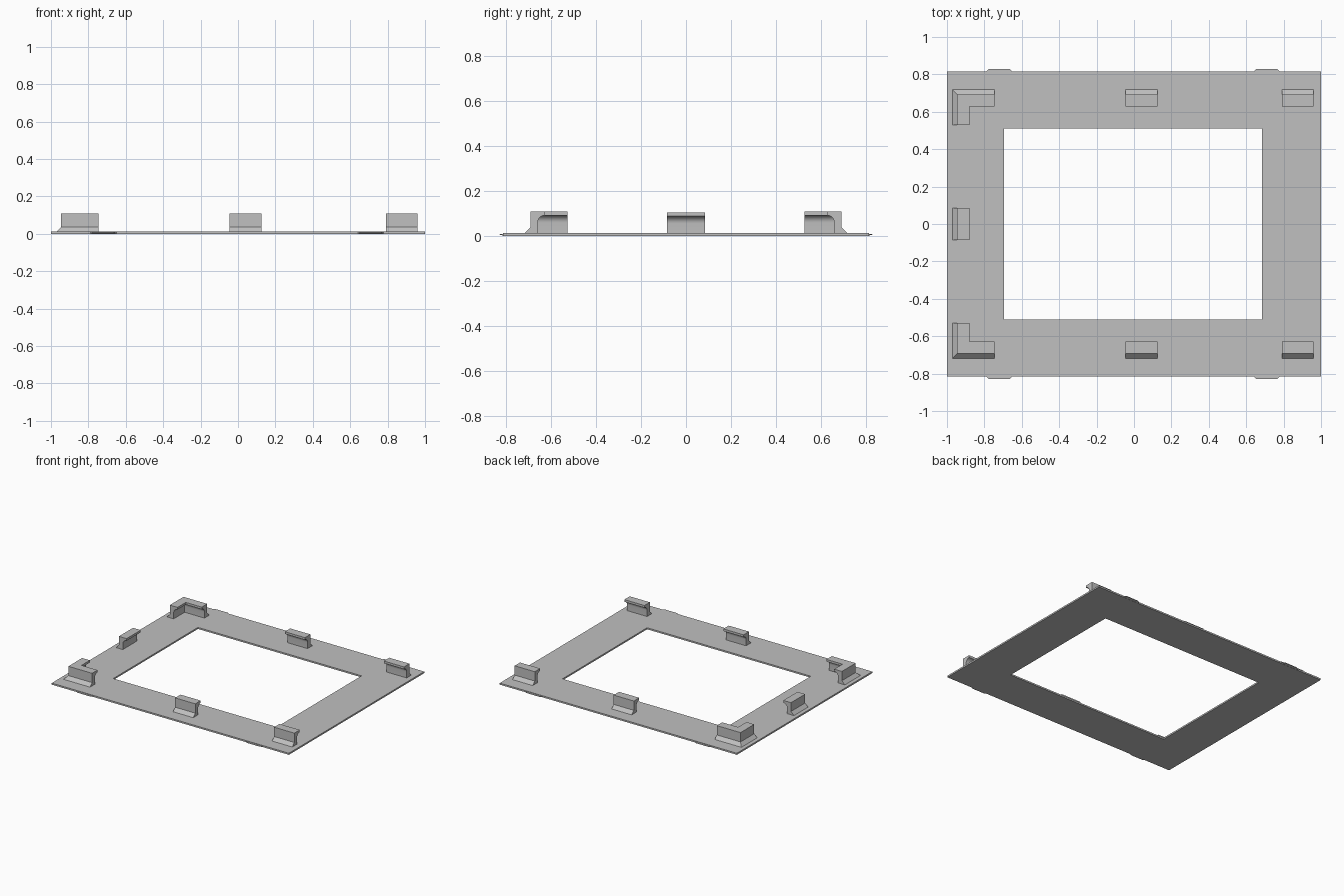
import bpy, bmesh, math
from mathutils import Vector

cube = bpy.data.objects.get("Cube")
if cube:
    bpy.data.objects.remove(cube, do_unlink=True)

grey = bpy.data.materials.new("light grey")
grey.use_nodes = True
COLOUR = (0.53, 0.53, 0.53, 1)
grey.diffuse_color = COLOUR
grey.node_tree.nodes["Principled BSDF"].inputs["Base Color"].default_value = COLOUR

T = 0.012       # plate thickness
FOOT = 0.025    # width of the sloped foot
WALL = 0.058    # inset of the inner wall face
LIP = 0.09      # inset of the lip tip


def finish(name, bm):
    bmesh.ops.recalc_face_normals(bm, faces=bm.faces[:])
    mesh = bpy.data.meshes.new(name)
    bm.to_mesh(mesh)
    bm.free()
    mesh.materials.append(grey)
    obj = bpy.data.objects.new(name, mesh)
    bpy.context.collection.objects.link(obj)
    mesh.shade_smooth()
    mesh.set_sharp_from_angle(angle=math.radians(30))
    return obj


def sweep(name, stations, profile, closed=False):
    """Sweep an (inset, height) profile along (point, inward vector) stations."""
    bm = bmesh.new()
    rings = []
    for point, inward in stations:
        rings.append([bm.verts.new((Vector(point) + Vector(inward) * d).to_3d() + Vector((0, 0, z)))
                      for d, z in profile])
    pairs = list(zip(rings, rings[1:]))
    if closed:
        pairs.append((rings[-1], rings[0]))
    else:
        bm.faces.new(rings[0])
        bm.faces.new(rings[-1])
    n = len(profile)
    for a, b in pairs:
        for i in range(n):
            j = (i + 1) % n
            bm.faces.new((a[i], a[j], b[j], b[i]))
    return finish(name, bm)


def clip_profile(top):
    # Sloped foot, upright wall, and a lip filleted to the wall underneath
    r = LIP - WALL
    under = top - 0.017
    fillet = []
    for k in range(9):
        a = math.pi / 2 * (1 + k / 8)
        fillet.append((LIP + r * math.cos(a), under - r + r * math.sin(a)))
    return [(0, T), (FOOT, T + FOOT), (FOOT, top), (LIP, top)] + fillet + [(WALL, T)]


# Frame plate with its rectangular opening
sweep("frame_plate",
      [((-1, -0.815), (0.305, 0.305)), ((1, -0.815), (-0.315, 0.305)),
       ((1, 0.815), (-0.315, -0.305)), ((-1, 0.815), (0.305, -0.305))],
      [(0, 0), (0, T), (1, T), (1, 0)], closed=True)

EDGE_X, EDGE_Y = -0.97, 0.718
tall = clip_profile(0.108)

for side, label in ((-1, "front"), (1, "back")):
    y = side * EDGE_Y
    # Straight clips along the long edges
    for place, x0, x1 in (("middle", -0.045, 0.125), ("left", 0.79, 0.96)):
        sweep(f"{label}_{place}_clip",
              [((x0, y), (0, -side)), ((x1, y), (0, -side))], tall)
    # Mitred corner clips
    sweep(f"{label}_corner_clip",
          [((EDGE_X, side * 0.528), (1, 0)), ((EDGE_X, y), (1, -side)),
           ((-0.745, y), (0, -side))], tall)
    # Thin tapered tabs on the outer edges, sloped underneath
    for place, x in (("right", -0.72), ("left", 0.71)):
        bm = bmesh.new()
        rows = []
        for half, edge, low in ((0.07, 0.814, 0.001), (0.055, 0.83, 0.005)):
            rows.append([bm.verts.new((x + sx * half, side * edge, z))
                         for sx, z in ((-1, low), (1, low), (1, 0.009), (-1, 0.009))])
        a, b = rows
        bm.faces.new(a)
        bm.faces.new(b)
        for i in range(4):
            j = (i + 1) % 4
            bm.faces.new((a[i], a[j], b[j], b[i]))
        finish(f"{label}_{place}_tab", bm)

# Slightly lower clip in the middle of the short edge
sweep("side_middle_clip",
      [((EDGE_X, -0.085), (1, 0)), ((EDGE_X, 0.085), (1, 0))], clip_profile(0.104))
